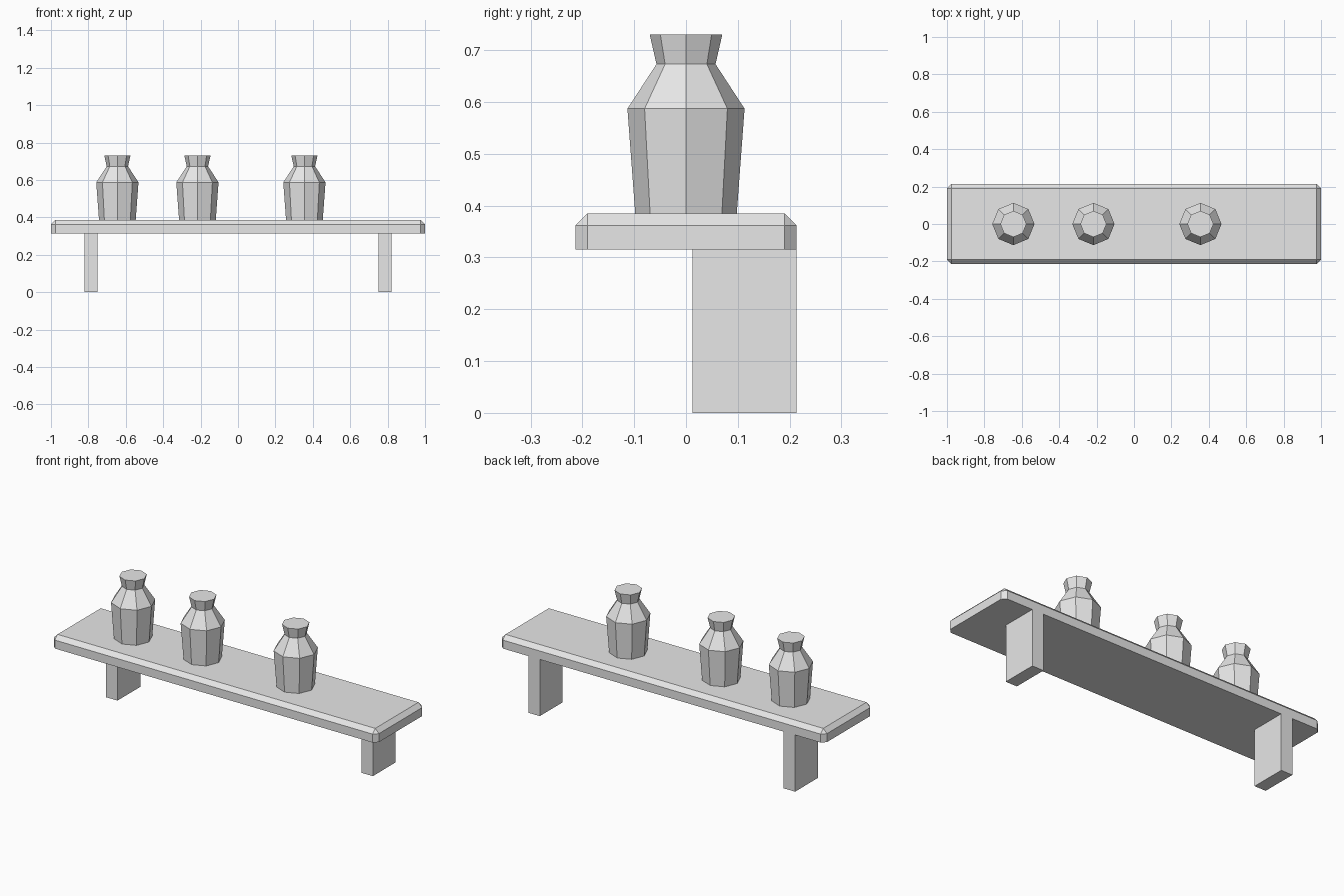
import bpy
import bmesh
import math

cube = bpy.data.objects.get("Cube")
if cube:
    bpy.data.objects.remove(cube, do_unlink=True)

GREY = (0.8, 0.8, 0.8, 1.0)
grey = bpy.data.materials.new("light_grey")
grey.use_nodes = True
grey.diffuse_color = GREY
grey.node_tree.nodes["Principled BSDF"].inputs["Base Color"].default_value = GREY


def finish(bm, name, location):
    bmesh.ops.recalc_face_normals(bm, faces=bm.faces[:])
    mesh = bpy.data.meshes.new(name)
    bm.to_mesh(mesh)
    bm.free()
    mesh.materials.append(grey)
    obj = bpy.data.objects.new(name, mesh)
    obj.location = location
    bpy.context.collection.objects.link(obj)
    return obj


def box(size):
    bm = bmesh.new()
    bmesh.ops.create_cube(bm, size=1)
    bmesh.ops.scale(bm, vec=size, verts=bm.verts[:])
    return bm


# Shelf board, chamfered everywhere but around the underside
bm = box((2.0, 0.426, 0.07))
edges = [e for e in bm.edges if any(v.co.z > 0 for v in e.verts)]
bmesh.ops.bevel(bm, geom=edges, offset=0.023, segments=1, affect='EDGES')
finish(bm, "shelf_board", (0, 0, 0.35))

# Two supports flush with the back edge
for side, x in (("right", -0.785), ("left", 0.785)):
    finish(box((0.07, 0.2, 0.315)), side + "_support", (x, 0.113, 0.1575))

# Faceted jars: radius and height of each ring
JAR_PROFILE = [(0.098, 0), (0.113, 0.202), (0.057, 0.288), (0.07, 0.345)]
SIDES = 8


def jar(name, x):
    bm = bmesh.new()
    rings = []
    for radius, z in JAR_PROFILE:
        angles = [math.tau * i / SIDES for i in range(SIDES)]
        rings.append([bm.verts.new((radius * math.cos(a), radius * math.sin(a), z))
                      for a in angles])
    for low, high in zip(rings, rings[1:]):
        for i in range(SIDES):
            j = (i + 1) % SIDES
            bm.faces.new((low[i], low[j], high[j], high[i]))
    bm.faces.new(rings[0][::-1])
    bm.faces.new(rings[-1])
    finish(bm, name, (x, 0, 0.385))


for label, x in (("right", -0.645), ("middle", -0.217), ("left", 0.355)):
    jar(label + "_jar", x)
